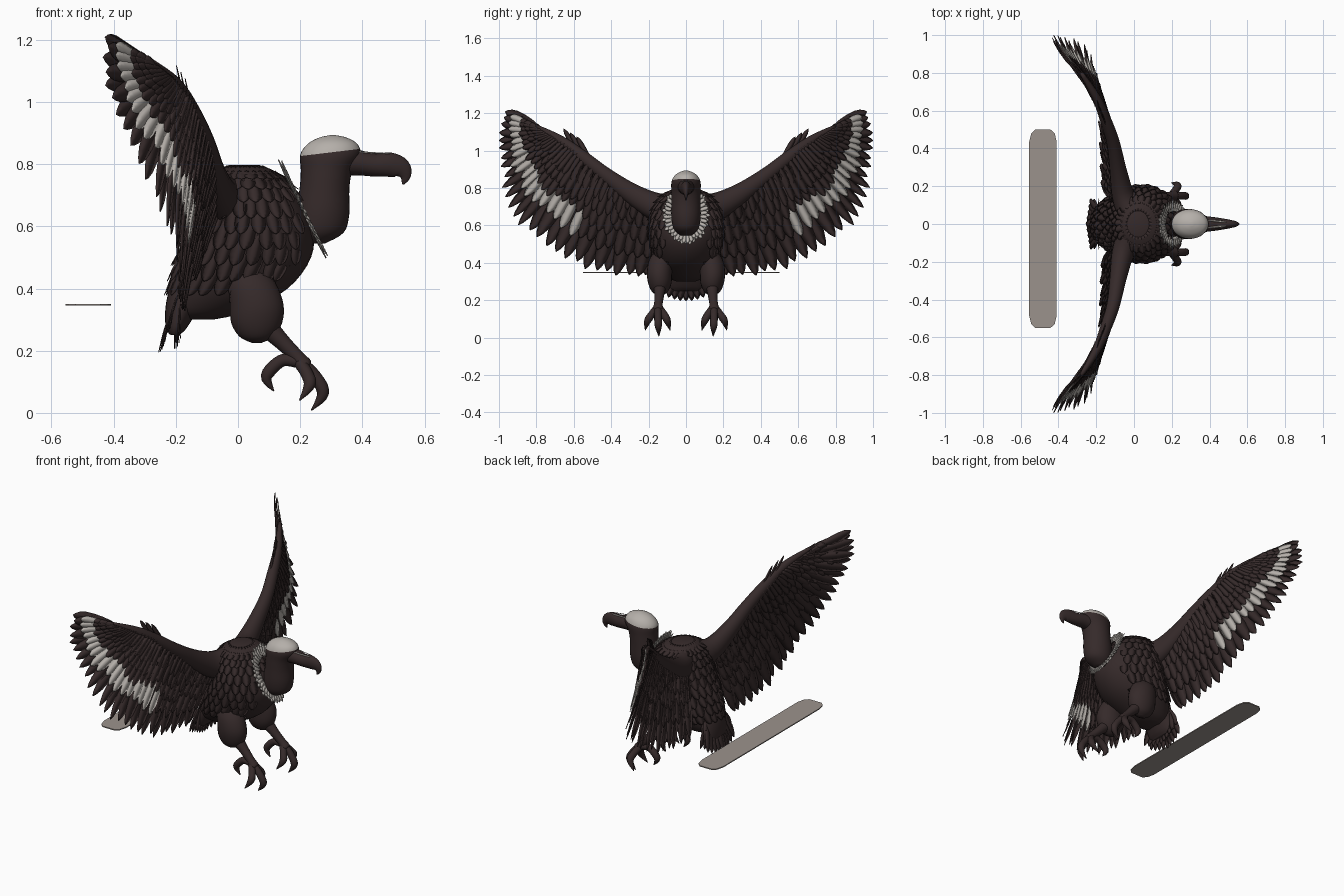
import bpy, bmesh, math, random
from mathutils import Vector as V

if "Cube" in bpy.data.objects:
    bpy.data.objects.remove(bpy.data.objects["Cube"])

random.seed(4)


def mat(name, c):
    m = bpy.data.materials.new(name)
    m.diffuse_color = (*c, 1)
    m.use_nodes = True
    m.node_tree.nodes["Principled BSDF"].inputs["Base Color"].default_value = m.diffuse_color
    return m


DARK = mat("dark_brown_plumage", (0.036, 0.023, 0.023))
PALE = mat("pale_grey_plumage", (0.46, 0.43, 0.40))
SLAB = mat("warm_grey_slab", (0.33, 0.29, 0.265))


def finish(bm, name, mats=(DARK, PALE), mirror=False):
    bmesh.ops.recalc_face_normals(bm, faces=bm.faces)
    me = bpy.data.meshes.new(name)
    bm.to_mesh(me)
    bm.free()
    for m in mats:
        me.materials.append(m)
    ob = bpy.data.objects.new(name, me)
    bpy.context.collection.objects.link(ob)
    me.shade_smooth()
    if mirror:
        md = ob.modifiers.new("mirror", 'MIRROR')
        md.use_axis = (False, True, False)
        md.use_mirror_merge = False
    return ob


def spline(pts, n):
    """Catmull-Rom resampling of tuples, n steps per span."""
    P = [pts[0]] + list(pts) + [pts[-1]]
    out = []
    for i in range(1, len(P) - 2):
        for k in range(n):
            t = k / n
            out.append(tuple(0.5 * (2 * b + (c - a) * t + (2 * a - 5 * b + 4 * c - d) * t * t
                                    + (3 * b - a - 3 * c + d) * t ** 3)
                             for a, b, c, d in zip(*P[i - 1:i + 3])))
    return out + [tuple(pts[-1])]


def loft(bm, rings, n=4, seg=24, flat=False, ref=(0, 1, 0)):
    """Skin of ellipses; each ring is x, y, z, in-plane radius, side radius."""
    R = spline(rings, n)
    C = [V(r[:3]) for r in R]
    loops = []
    for i, r in enumerate(R):
        T = V((0, 0, 1)) if flat else (C[min(i + 1, len(C) - 1)] - C[max(i - 1, 0)]).normalized()
        v = V(ref)
        v = (v - T * v.dot(T)).normalized()
        u = v.cross(T)
        loops.append([bm.verts.new(C[i] + u * max(r[3], .002) * math.cos(2 * math.pi * k / seg)
                                   + v * max(r[4], .002) * math.sin(2 * math.pi * k / seg)) for k in range(seg)])
    for a, b in zip(loops, loops[1:]):
        for k in range(seg):
            bm.faces.new((a[k], a[k - 1], b[k - 1], b[k]))
    bm.faces.new(loops[0])
    bm.faces.new(loops[-1])


SHAPE = [(0, .45), (.2, .75), (.45, .95), (.7, 1), (.85, .8), (.95, .42), (1, .06)]


def feather(bm, root, tip, side, w, mi=0, bend=0.0, th=.005):
    """Thin leaf with a raised shaft."""
    root, tip, side = V(root), V(tip), V(side)
    ax = tip - root
    side = (side - ax * (side.dot(ax) / ax.length_squared)).normalized()
    n = ax.cross(side).normalized()
    if n.x < 0:
        n = -n
    rows = []
    for t, p in SHAPE:
        c = root + ax * t + n * bend * math.sin(math.pi * t)
        h = th * (1 - .7 * t)
        rows.append([bm.verts.new(c + o) for o in (side * w * p, n * h, -side * w * p, -n * h)])
    fs = [bm.faces.new(rows[0]), bm.faces.new(rows[-1])]
    for a, b in zip(rows, rows[1:]):
        fs += [bm.faces.new((a[k], a[k - 1], b[k - 1], b[k])) for k in range(4)]
    for f in fs:
        f.material_index = mi


# Body: horizontal sections
BODY = [(-.13, 0, .30, .05, .05), (-.10, 0, .325, .125, .10), (-.03, 0, .40, .19, .16), (.02, 0, .50, .215, .19),
        (.045, 0, .60, .195, .20), (.04, 0, .70, .155, .175), (.03, 0, .765, .11, .13), (.02, 0, .797, .05, .06)]
bm = bmesh.new()
loft(bm, BODY, 4, 36, flat=True)
finish(bm, "body")

# Small overlapping feathers on back, shoulders and flanks
bm = bmesh.new()
RB = spline(BODY, 4)


def on_body(i, a, out):
    x, y, z, rx, ry = RB[i]
    return V((x + (rx + out) * math.cos(a), y + (ry + out) * math.sin(a), z))


for row, i in enumerate(range(27, 9, -2)):
    for k in range(26):
        a = 2 * math.pi * (k + .5 * (row % 2)) / 26
        if math.cos(a) > .75 and i < 22:
            continue
        tip = on_body(i - 4, a + random.uniform(-.05, .05), .013)
        feather(bm, on_body(i, a, -.004), tip, (-math.sin(a), math.cos(a), 0), .024, th=.004)
finish(bm, "body_feathers")

# Tail fan with a thick base
bm = bmesh.new()
loft(bm, [(-.13, 0, .46, .06, .09), (-.175, 0, .36, .055, .10), (-.20, 0, .28, .035, .095), (-.205, 0, .25, .015, .08)])
for layer, (x, z) in enumerate([(-.255, .195), (-.205, .205), (-.235, .25)]):
    for k in range(9):
        s = (k - 4) / 4
        feather(bm, (-.17, s * .06, .42), (x + .02 * abs(s), s * .125, z + .035 * s * s),
                (0, 1, 0), .026, bend=-.01)
finish(bm, "tail")

# Neck and head, the crown pale above a sloping line
bm = bmesh.new()
loft(bm, [(.25, 0, .545, .03, .03), (.265, 0, .58, .075, .065), (.272, 0, .64, .086, .078), (.278, 0, .72, .08, .078),
          (.285, 0, .78, .083, .078), (.297, 0, .83, .097, .078), (.304, 0, .865, .08, .062), (.305, 0, .885, .045, .034),
          (.305, 0, .893, .01, .01)], 4, 32, flat=True)
co, no = V((.3, 0, .838)), V((-.12, 0, 1)).normalized()
bmesh.ops.bisect_plane(bm, geom=bm.verts[:] + bm.edges[:] + bm.faces[:], plane_co=co, plane_no=no)
for f in bm.faces:
    f.material_index = int((f.calc_center_median() - co).dot(no) > 0)
finish(bm, "head_and_neck")

# Hooked beak
bm = bmesh.new()
loft(bm, [(.31, 0, .805, .045, .05), (.38, 0, .805, .041, .042), (.44, 0, .797, .037, .034), (.49, 0, .798, .039, .026),
          (.525, 0, .785, .033, .018), (.538, 0, .76, .018, .01), (.53, 0, .735, .003, .003)], 4, 20)
finish(bm, "beak")
bm = bmesh.new()
feather(bm, (.39, .02, .839), (.49, .01, .834), (0, 1, -.3), .006, 1, th=.003)
finish(bm, "beak_stripe", mirror=True)

# Ragged collar on a tilted oval
bm = bmesh.new()
cc, e1, e2 = V((.207, 0, .655)), V((.15, 0, -.31)).normalized(), V((0, 1, 0))
for lay in range(2):
    for k in range(36):
        a = 2 * math.pi * (k + .5 * lay) / 36
        d = e1 * math.cos(a), e2 * math.sin(a)
        j = random.uniform(.95, 1.06) - .06 * lay
        feather(bm, cc + d[0] * .10 + d[1] * .068, cc + (d[0] * .172 + d[1] * .126) * j + e1.cross(e2) * .008 * lay,
                e2 * math.cos(a) - e1 * math.sin(a), .013, 1, th=.006)
finish(bm, "collar")

# Legs: thigh, shank, four clawed toes
bm = bmesh.new()
loft(bm, [(.06, .14, .225, .015, .012), (.06, .14, .245, .055, .042), (.06, .14, .29, .082, .062),
          (.06, .142, .35, .086, .067), (.045, .135, .42, .075, .06), (.03, .12, .48, .04, .03)], 4, 24, flat=True)
finish(bm, "thigh", mirror=True)
bm = bmesh.new()
loft(bm, [(.09, .14, .28, .035, .035), (.145, .143, .225, .026, .026), (.19, .148, .18, .023, .023),
          (.215, .15, .15, .026, .028), (.225, .15, .14, .008, .01)], 4, 14)
TOES = [[(.20, .15, .165), (.25, .15, .115), (.273, .148, .062), (.236, .145, .008)],
        [(.20, .145, .16), (.222, .118, .125), (.23, .10, .09), (.198, .085, .04)],
        [(.20, .155, .16), (.222, .182, .125), (.23, .205, .09), (.198, .218, .04)],
        [(.19, .15, .165), (.14, .148, .168), (.092, .145, .118), (.115, .143, .07)]]
for toe in TOES:
    loft(bm, [(*p, r, r) for p, r in zip(toe, (.02, .02, .019, .002))], 5, 12)
finish(bm, "lower_leg_and_toes", mirror=True)

# Wing layout: feather roots and tips at stations along the wing
ROOT = [(-.07, .14, .70), (-.09, .30, .77), (-.11, .43, .86), (-.15, .55, .95), (-.18, .63, 1.01),
        (-.22, .70, 1.06), (-.25, .75, 1.09), (-.29, .80, 1.13)]
TIP = [(-.18, .22, .32), (-.19, .42, .33), (-.19, .62, .40), (-.21, .82, .52), (-.27, .95, .69),
       (-.37, .99, .89), (-.43, 1.0, 1.07), (-.43, .97, 1.21)]
N = 20
SR, ST = spline(ROOT, N), spline(TIP, N)


def station(s):
    """Root, tip, sideways direction and front normal at s in 0..7."""
    i = min(int(s * N), 7 * N)
    a, b = max(i - 4, 0), min(i + 4, 7 * N)
    r, t = V(SR[i]), V(ST[i])
    side = (V(ST[b]) + V(SR[b]) - V(ST[a]) - V(SR[a])).normalized()
    n = (t - r).cross(side).normalized()
    return r, t, side, (n if n.x > 0 else -n)


# Arm along the leading edge
bm = bmesh.new()
loft(bm, [(-.02, .06, .68, .10, .075), (-.06, .16, .70, .075, .06), (-.085, .29, .77, .055, .045), (-.11, .43, .87, .04, .035),
          (-.15, .55, .965, .034, .03), (-.20, .67, 1.055, .025, .022), (-.28, .80, 1.13, .01, .01)], 4, 16, ref=(1, 0, 0))
finish(bm, "wing_arm", mirror=True)

# Flight feathers
bm = bmesh.new()
for k in range(27):
    s = 7 * k / 26
    r, t, side, n = station(s)
    t = r + (t - r) * random.uniform(.94, 1.0)
    feather(bm, r, t + n * .008 * (k % 2), side, .042 if s < 3.5 else .031, bend=-.012, th=.007)
finish(bm, "flight_feathers", mirror=True)

# Covert rows: face, chord start, chord end, lift, count, half width, pale
ROWS = [(1, .30, .70, .014, 26, .032, True), (1, .18, .50, .022, 28, .028, False), (1, .06, .36, .028, 30, .026, False),
        (1, -.03, .22, .034, 32, .022, False), (-1, .15, .66, .014, 26, .034, False), (-1, .05, .45, .022, 28, .030, False),
        (-1, 0, .30, .028, 30, .026, False), (-1, -.04, .18, .034, 32, .022, False)]
bm = bmesh.new()
for face, c0, c1, lift, cnt, w, pale in ROWS:
    for k in range(cnt):
        s = 7 * (k + .5) / cnt
        r, t, side, n = station(s)
        ch = t - r
        thin = 1 - .6 * s / 7
        white = pale and s > 2.2
        e = c1 + random.uniform(-.05, .05) + (.08 if white and s > 4.5 else 0)
        feather(bm, r + ch * c0 + n * face * lift * thin, r + ch * e + n * face * (lift * .6 * thin + .006),
                side, w * (1 - .3 * s / 7), int(white), th=.005)
# Loose feathers at the wrist
for dy in (0, .035, .07):
    feather(bm, (-.14 - dy * .4, .50 + dy, .93 + dy * .7), (-.17 - dy * .4, .585 + dy, 1.075 + dy * .6), (0, .8, -.5), .014)
finish(bm, "wing_coverts", mirror=True)

# Flat slab behind the bird, with cut corners
bm = bmesh.new()
corners = []
for sx, sy in ((1, 1), (-1, 1), (-1, -1), (1, -1)):
    q = [(.073, .46), (.062, .505), (.040, .525)]
    corners += [(-.482 + sx * x, -.025 + sy * y) for x, y in (q if sx * sy > 0 else q[::-1])]
f = bm.faces.new([bm.verts.new((x, y, .345)) for x, y in corners])
g = bmesh.ops.extrude_face_region(bm, geom=[f])
bmesh.ops.translate(bm, verts=[v for v in g["geom"] if isinstance(v, bmesh.types.BMVert)], vec=(0, 0, .006))
slab = finish(bm, "slab", (SLAB,))
slab.data.shade_flat()
